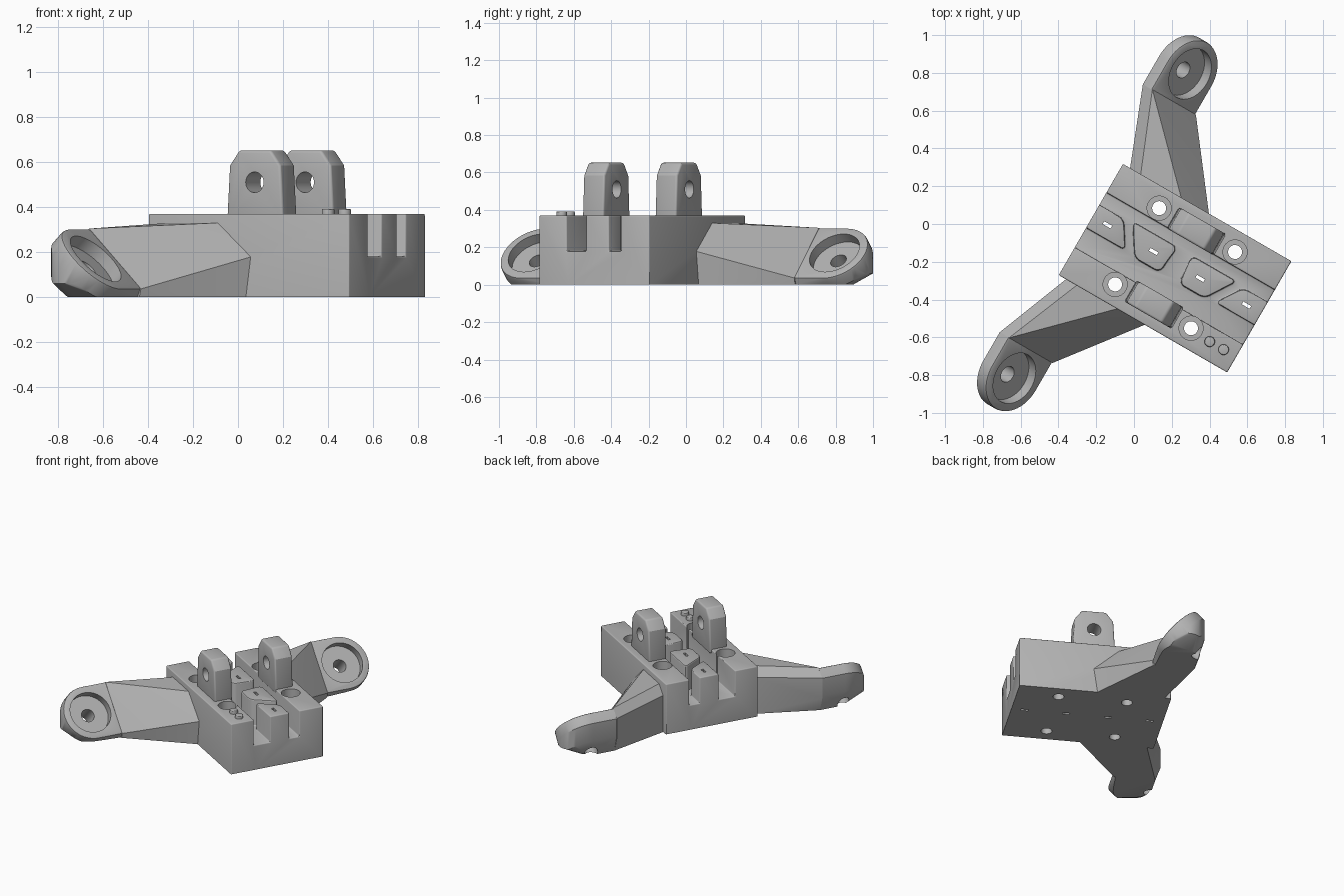
import bpy, bmesh
from math import radians, sin, cos, pi
from mathutils import Matrix, Vector

cube = bpy.data.objects.get("Cube")
if cube:
    bpy.data.objects.remove(cube)

# The block sits turned by 30 degrees; everything is built in its own frame
FRAME = Matrix.Translation((0.2175, -0.234, 0)) @ Matrix.Rotation(radians(-30), 4, 'Z')
TOP, FLOOR, HALF_L, HALF_W = 0.37, 0.18, 0.515, 0.34

grey = bpy.data.materials.new("plain grey")
grey.use_nodes = True
COLOUR = (0.45, 0.45, 0.45, 1)
grey.diffuse_color = COLOUR
grey.node_tree.nodes["Principled BSDF"].inputs["Base Color"].default_value = COLOUR


def add_object(name, bm):
    bmesh.ops.recalc_face_normals(bm, faces=bm.faces)
    mesh = bpy.data.meshes.new(name)
    bm.to_mesh(mesh)
    bm.free()
    mesh.materials.append(grey)
    obj = bpy.data.objects.new(name, mesh)
    obj.matrix_world = FRAME
    bpy.context.collection.objects.link(obj)
    return obj


def prism(bm, points, z0, z1, rounding=0):
    """Upright prism over a polygon, with optional rounded corners."""
    low = [bm.verts.new((x, y, z0)) for x, y in points]
    high = [bm.verts.new((x, y, z1)) for x, y in points]
    bm.faces.new(low[::-1])
    bm.faces.new(high)
    n = len(points)
    for i in range(n):
        j = (i + 1) % n
        bm.faces.new((low[i], low[j], high[j], high[i]))
    if rounding:
        edges = [bm.edges.get((a, b)) for a, b in zip(low, high)]
        bmesh.ops.bevel(bm, geom=edges, offset=rounding, segments=4,
                        profile=0.5, affect='EDGES')


def box(bm, x0, x1, y0, y1, z0, z1):
    prism(bm, [(x0, y0), (x1, y0), (x1, y1), (x0, y1)], z0, z1)


def cylinder(bm, r, z0, z1, place, segments=32):
    bmesh.ops.create_cone(bm, cap_ends=True, segments=segments, radius1=r, radius2=r,
                          depth=z1 - z0,
                          matrix=place @ Matrix.Translation((0, 0, (z0 + z1) / 2)))


def hull(name, points):
    bm = bmesh.new()
    for p in points:
        bm.verts.new(p)
    bmesh.ops.remove_doubles(bm, verts=bm.verts, dist=0.0005)
    bmesh.ops.convex_hull(bm, input=bm.verts)
    bmesh.ops.delete(bm, geom=[v for v in bm.verts if not v.link_faces], context='VERTS')
    bmesh.ops.dissolve_limit(bm, angle_limit=radians(1), verts=bm.verts, edges=bm.edges)
    return add_object(name, bm)


def cut(obj, cutter):
    cutter.hide_render = True
    mod = obj.modifiers.new("cut", 'BOOLEAN')
    mod.operation = 'DIFFERENCE'
    mod.solver = 'EXACT'
    mod.object = cutter


def round_edges(obj, width):
    mod = obj.modifiers.new("round", 'BEVEL')
    mod.width = width
    mod.segments = 3
    mod.limit_method = 'ANGLE'
    mod.angle_limit = radians(40)


def finish(obj, cutters=()):
    """Bake the modifiers, drop the cutters and smooth the shading."""
    bpy.context.view_layer.update()
    graph = bpy.context.evaluated_depsgraph_get()
    mesh = bpy.data.meshes.new_from_object(obj.evaluated_get(graph))
    obj.modifiers.clear()
    obj.data = mesh
    for c in cutters:
        bpy.data.objects.remove(c)
    bpy.ops.object.select_all(action='DESELECT')
    obj.select_set(True)
    bpy.context.view_layer.objects.active = obj
    bpy.ops.object.shade_smooth_by_angle(angle=radians(30))


# Islands left standing in the wiring channel
bm = bmesh.new()
end_island = [(-0.7, 0.09), (-0.7, -0.05), (-0.275, -0.05), (-0.365, 0.09)]
mid_island = [(-0.318, 0.103), (-0.214, -0.06), (-0.06, -0.06), (-0.045, 0.103)]
for side in (1, -1):
    for shape in (end_island, mid_island):
        prism(bm, [(side * x, y) for x, y in shape], 0.05, 0.6, 0.03)
islands = add_object("island_helper", bm)

# Channel along the block, running around the islands
bm = bmesh.new()
box(bm, -0.65, 0.65, -0.17, 0.165, FLOOR, 0.5)
channel = add_object("channel_helper", bm)
cut(channel, islands)

# Counterbores, through holes, wire slots and the flat underside
counterbores, shafts, base = bmesh.new(), bmesh.new(), bmesh.new()
for x in (-0.232, 0.232):
    for y in (-0.233, 0.233):
        place = Matrix.Translation((x, y, 0))
        cylinder(counterbores, 0.064, 0.15, 0.5, place)
        cylinder(shafts, 0.037, -0.2, 0.5, place)
for x in (-0.425, -0.142, 0.142, 0.425):
    box(shafts, x - 0.024, x + 0.024, 0.011, 0.028, -0.2, 0.5)
box(base, -1, 1, -1, 1, -0.3, 0)

# Main block
bm = bmesh.new()
box(bm, -HALF_L, HALF_L, -HALF_W, HALF_W, -0.1, TOP)
block = add_object("mount_block", bm)
cutters = [channel, islands]
cut(block, channel)
round_edges(block, 0.013)
for name, part in (("counterbore", counterbores), ("shaft", shafts), ("base", base)):
    cutters.append(add_object(name + "_helper", part))
    cut(block, cutters[-1])
finish(block, cutters)

# Two small studs on the block
bm = bmesh.new()
for x in (0.353, 0.438):
    cylinder(bm, 0.028, TOP - 0.03, 0.392, Matrix.Translation((x, -0.245, 0)), 24)
studs = add_object("indicator_studs", bm)
round_edges(studs, 0.006)
finish(studs)

# Drilled lugs standing on the block
half_profile = [(0.145, TOP - 0.03), (0.131, 0.585), (0.082, 0.652)]
profile = half_profile + [(-x, z) for x, z in reversed(half_profile)]
for name, y in (("front_lug", -0.222), ("back_lug", 0.226)):
    upright = Matrix.Translation((0, y, 0)) @ Matrix.Rotation(radians(90), 4, 'X')
    bm = bmesh.new()
    prism(bm, profile, -0.065, 0.065)
    bm.transform(upright)
    lug = add_object(name, bm)
    bm = bmesh.new()
    cylinder(bm, 0.046, -0.2, 0.2, upright @ Matrix.Translation((0, 0.51, 0)))
    drill = add_object("drill_helper", bm)
    round_edges(lug, 0.012)
    cut(lug, drill)
    finish(lug, [drill])

# Side arms with tilted screw pads, mirrored across the block
PAD_V, PAD_ROOT, PAD_R, STEPS = 0.93, 0.757, 0.19, 28
TILT = Matrix.Translation((-0.445, PAD_V, 0.17)) @ Matrix.Rotation(radians(45), 4, 'Y')


def pad_loop(r, depth):
    """Rounded pad outline at a depth behind the tilted face, kept above ground."""
    loop = [(r, PAD_ROOT - PAD_V), (-r, PAD_ROOT - PAD_V)]
    loop += [(r * cos(i * pi / STEPS), r * sin(i * pi / STEPS)) for i in range(STEPS + 1)]
    points = []
    for x, y in loop:
        p = TILT @ Vector((x, y, 0))
        d = min(depth, p.z / cos(radians(45)))
        points.append(TILT @ Vector((x, y, -d)))
    return points


pad_points = pad_loop(PAD_R - 0.012, 0) + pad_loop(PAD_R - 0.003, 0.004) + pad_loop(PAD_R, 0.013)
rear = pad_loop(PAD_R, 0.078)
pad_points += rear + [Vector((p.x, p.y, max(p.z - 0.13, 0.06))) for p in rear]
for i in range(STEPS + 1):
    a = i * pi / STEPS
    pad_points.append(Vector((-0.47 + 0.13 * cos(a), 0.88 + 0.13 * sin(a), 0)))
pad_points += [Vector((x, PAD_ROOT, 0)) for x in (-0.6, -0.33)]

# Arm cross-sections at the pad and at the block
pad_section = [(-0.577, 0.304), (-0.635, 0.25), (-0.635, 0.1), (-0.6, 0), (-0.32, 0), (-0.311, 0.036)]
block_section = [(-0.404, 0.33), (-0.469, 0.27), (-0.469, 0), (-0.01, 0), (0.015, 0.18), (-0.153, 0.33)]
arm_points = [Vector((x, PAD_ROOT + 0.002, z)) for x, z in pad_section]
arm_points += [Vector((x, HALF_W - 0.006, z)) for x, z in block_section]

for name, side in (("back", 1), ("front", -1)):
    flip = Matrix.Scale(side, 4, (0, 1, 0))
    finish(hull(name + "_arm", [flip @ p for p in arm_points]))
    pad = hull(name + "_screw_pad", [flip @ p for p in pad_points])
    cutters = []
    for r, z0 in ((0.143, -0.06), (0.045, -0.6)):
        bm = bmesh.new()
        cylinder(bm, r, z0, 0.3, flip @ TILT, 48)
        cutters.append(add_object("pad_helper", bm))
        cut(pad, cutters[-1])
    finish(pad, cutters)
